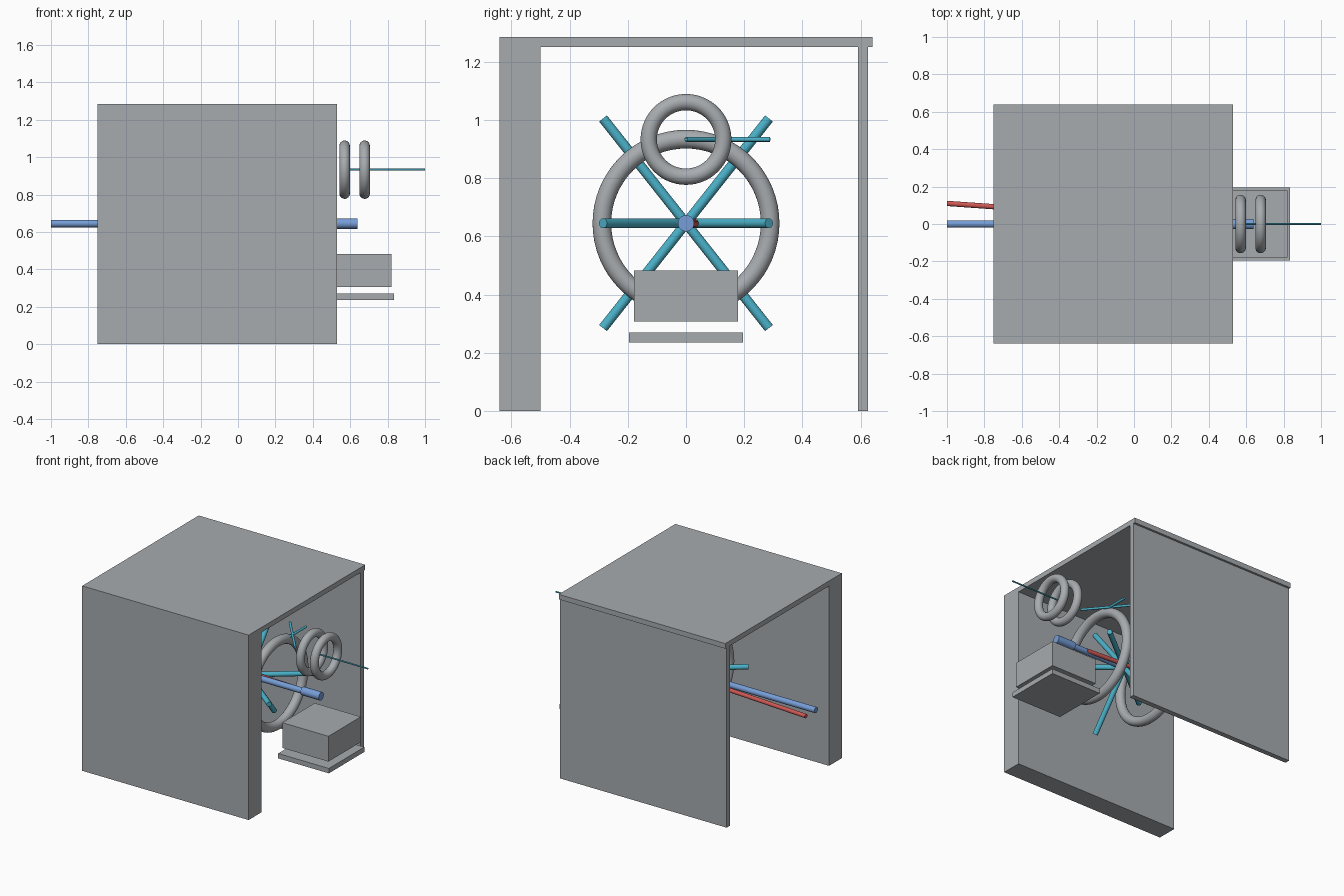
import bpy
from mathutils import Vector

if "Cube" in bpy.data.objects:
    bpy.data.objects.remove(bpy.data.objects["Cube"])


def material(name, rgb):
    m = bpy.data.materials.new(name)
    m.diffuse_color = (*rgb, 1)
    m.use_nodes = True
    m.node_tree.nodes["Principled BSDF"].inputs["Base Color"].default_value = m.diffuse_color
    return m


GRAY = material("gray", (0.39, 0.41, 0.43))
BLUE = material("blue", (0.18, 0.34, 0.68))
CYAN = material("cyan", (0.07, 0.44, 0.58))
RED = material("red", (0.62, 0.10, 0.09))


def finish(name, mat, smooth=False):
    ob = bpy.context.object
    ob.name = name
    ob.data.materials.append(mat)
    if smooth:
        bpy.ops.object.shade_smooth_by_angle()
    return ob


def box(name, lo, hi, mat):
    lo, hi = Vector(lo), Vector(hi)
    bpy.ops.mesh.primitive_cube_add(size=1, location=(lo + hi) / 2)
    bpy.context.object.scale = hi - lo
    bpy.ops.object.transform_apply(location=False, rotation=False, scale=True)
    return finish(name, mat)


def rod(name, a, b, radius, mat):
    a, b = Vector(a), Vector(b)
    d = b - a
    bpy.ops.mesh.primitive_cylinder_add(
        vertices=32, radius=radius, depth=d.length, location=(a + b) / 2,
        rotation=d.to_track_quat('Z', 'Y').to_euler())
    return finish(name, mat, True)


def ring(name, x, z, major, minor):
    bpy.ops.mesh.primitive_torus_add(
        major_radius=major, minor_radius=minor, major_segments=64,
        minor_segments=24, location=(x, 0, z), rotation=(0, 1.570796, 0))
    return finish(name, GRAY, True)


# Housing: thick front wall, thin back wall, roof
X0, X1 = -0.75, 0.53
box("front_wall", (X0, -0.64, 0), (X1, -0.50, 1.25), GRAY)
box("back_wall", (X0, 0.59, 0), (X1, 0.625, 1.25), GRAY)
box("roof", (X0, -0.64, 1.25), (X1, 0.64, 1.285), GRAY)

# Main shaft with its wider end, and the slanted side rod
ZC = 0.645
rod("main_shaft", (-1, 0, ZC), (0.5, 0, ZC), 0.02, BLUE)
rod("shaft_end", (0.5, 0, ZC), (0.64, 0, ZC), 0.028, BLUE)
rod("slanted_rod", (-1, 0.11, ZC), (0.40, 0.012, ZC), 0.014, RED)

# Two large rings and two small ones
for i, x in enumerate((-0.13, 0.30)):
    ring(f"large_ring_{i}", x, ZC, 0.289, 0.032)
for i, x in enumerate((0.57, 0.677)):
    ring(f"small_ring_{i}", x, 0.933, 0.128, 0.028)

# Crossed bars through the middle: an upright pair and a level pair
C = Vector((0.08, 0, ZC))
for s, side in ((1, "right"), (-1, "left")):
    up = Vector((0, s * 0.285, 0.36))
    level = Vector((0.36, s * 0.285, 0))
    rod(f"upright_bar_{side}", C - up, C + up, 0.017, CYAN)
    rod(f"level_bar_{side}", C - level, C + level, 0.017, CYAN)

# Thin pins beside the small rings
rod("long_pin", (0.60, 0, 0.933), (1.0, 0, 0.933), 0.005, CYAN)
rod("slanted_pin", (0.44, 0, 0.933), (0.20, 0.285, 0.933), 0.008, CYAN)
rod("cross_pin", (0.32, 0, 0.933), (0.32, 0.288, 0.933), 0.008, CYAN)

# Block above its base plate
box("block", (0.465, -0.178, 0.307), (0.82, 0.178, 0.483), GRAY)
box("base_plate", (0.445, -0.195, 0.236), (0.835, 0.195, 0.27), GRAY)
